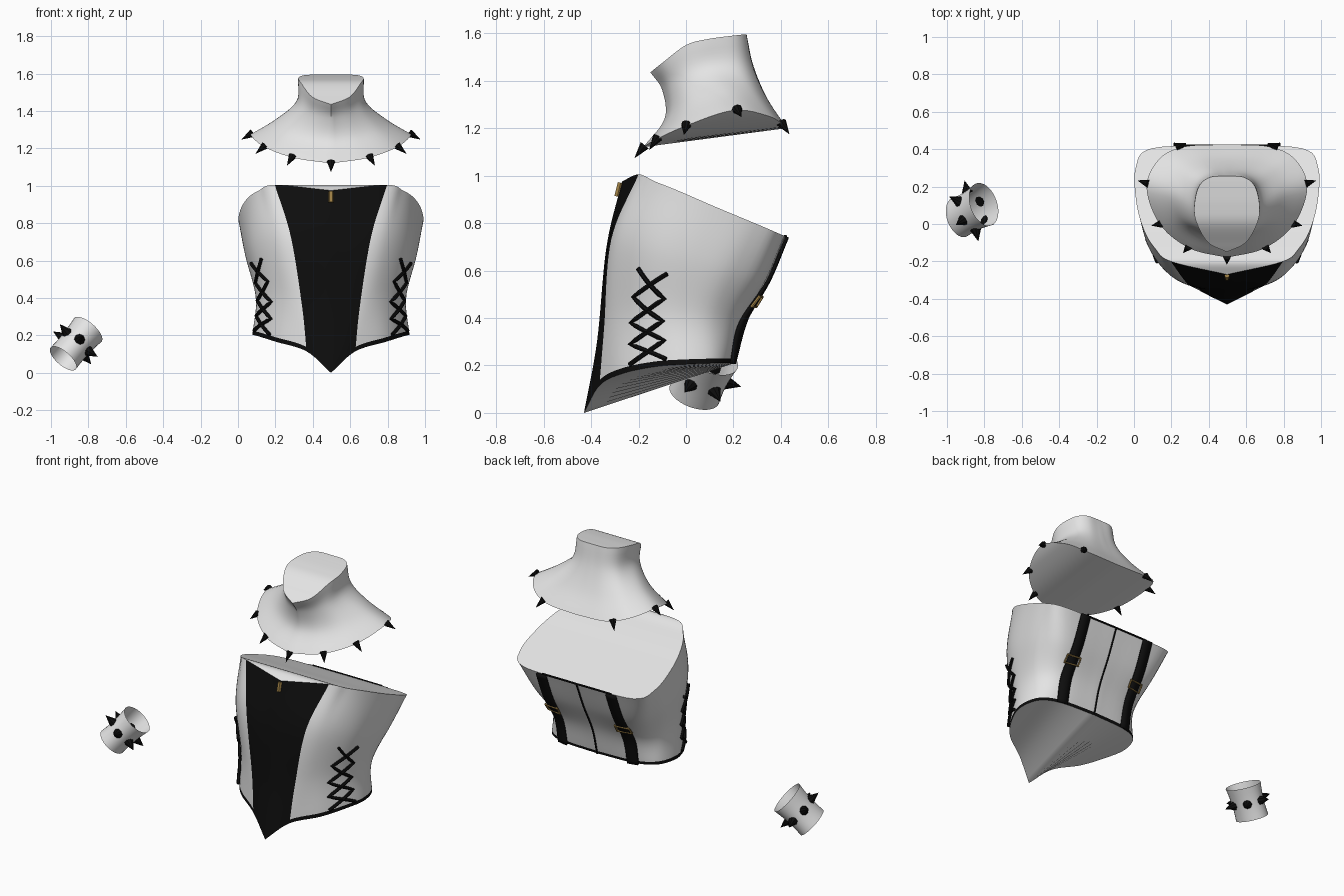
import bpy, bmesh, math
from mathutils import Vector

if "Cube" in bpy.data.objects:
    bpy.data.objects.remove(bpy.data.objects["Cube"])

CX = 0.497  # centre of corset and collar


def mat(name, c):
    m = bpy.data.materials.new(name)
    m.diffuse_color = (*c, 1)
    m.use_nodes = True
    m.node_tree.nodes["Principled BSDF"].inputs["Base Color"].default_value = m.diffuse_color
    return m


WHITE = mat("pale_leather", (0.78, 0.78, 0.78))
BLACK = mat("black_trim", (0.004, 0.004, 0.004))
GOLD = mat("brass", (0.35, 0.22, 0.06))


def cr(p, u):
    """Catmull-Rom point on a list of vectors."""
    i = max(0, min(int(u), len(p) - 2))
    f = u - i
    a, b = p[i], p[i + 1]
    z = p[i - 1] if i > 0 else 2 * a - b
    d = p[i + 2] if i + 2 < len(p) else 2 * b - a
    return 0.5 * (2 * a + (b - z) * f + (2 * z - 5 * a + 4 * b - d) * f * f
                  + (3 * a - z - 3 * b + d) * f ** 3)


def surf(rings, s, t, off=0.0, side=1):
    """Point on a lofted half shell; s runs front to back, t bottom to top."""
    S = lambda a, b: cr([cr(r, a) for r in rings], b)
    p = S(s, t)
    if off:
        n = (S(s + .02, t) - S(s - .02, t)).cross(S(s, t + .02) - S(s, t - .02))
        p = p + n.normalized() * off
    return Vector((side * p.x + CX, p.y, p.z))


def make(name, verts, faces, mats, idx=None):
    me = bpy.data.meshes.new(name)
    me.from_pydata([tuple(v) for v in verts], [], faces)
    for m in mats:
        me.materials.append(m)
    if idx:
        me.polygons.foreach_set("material_index", idx)
    bm = bmesh.new()
    bm.from_mesh(me)
    bmesh.ops.recalc_face_normals(bm, faces=bm.faces)
    bm.to_mesh(me)
    bm.free()
    ob = bpy.data.objects.new(name, me)
    bpy.context.collection.objects.link(ob)
    smooth(ob)
    return ob


def smooth(ob):
    bpy.ops.object.select_all(action='DESELECT')
    ob.select_set(True)
    bpy.context.view_layer.objects.active = ob
    bpy.ops.object.shade_smooth_by_angle(angle=math.radians(40))


def shell(name, rings, rows, mats, rule, sub=6):
    """Closed mirrored loft with ruled caps."""
    N = (len(rings[0]) - 1) * sub
    W, T = 2 * N, len(rings) - 1
    verts, faces, idx = [], [], []
    for r in range(rows + 1):
        for j in range(W):
            k = j if j <= N else W - j
            verts.append(surf(rings, k / sub, T * r / rows, 0, 1 if j <= N else -1))
    for r in range(rows):
        for j in range(W):
            j2 = (j + 1) % W
            k = j + .5 if j < N else W - j - .5
            faces.append((r * W + j, r * W + j2, (r + 1) * W + j2, (r + 1) * W + j))
            idx.append(rule(k / sub, T * (r + .5) / rows))

    def cap(ids):
        ids = list(dict.fromkeys(ids))
        if len(ids) > 2:
            faces.append(ids)
            idx.append(0)
    for j in range(N // 2):      # bottom, ruled front to back
        q = (j, j + 1, N - j - 1, N - j)
        cap(q)
        cap([(W - i) % W for i in q])
    b = rows * W
    for j in range(N):           # top, ruled side to side
        cap([b + j, b + j + 1, b + W - j - 1, b + (W - j) % W])
    return make(name, verts, faces, mats, idx)


def tube(name, pts, r, m, cyclic=False):
    cu = bpy.data.curves.new(name, 'CURVE')
    cu.dimensions = '3D'
    cu.bevel_depth = r
    cu.bevel_resolution = 1
    cu.use_fill_caps = True
    sp = cu.splines.new('POLY')
    sp.points.add(len(pts) - 1)
    for q, p in zip(sp.points, pts):
        q.co = (*p, 1)
    sp.use_cyclic_u = cyclic
    cu.materials.append(m)
    ob = bpy.data.objects.new(name, cu)
    bpy.context.collection.objects.link(ob)
    bpy.ops.object.select_all(action='DESELECT')
    ob.select_set(True)
    bpy.context.view_layer.objects.active = ob
    bpy.ops.object.convert(target='MESH')
    smooth(bpy.context.object)


def spike(name, p, d, r, length):
    d = d.normalized()
    u = d.orthogonal().normalized()
    v = d.cross(u)
    n = 8
    ring = [p + (u * math.cos(a) + v * math.sin(a)) * r
            for a in (2 * math.pi * i / n for i in range(n))]
    faces = [(i, (i + 1) % n, n) for i in range(n)] + [tuple(range(n))]
    make(name, ring + [p + d * length], faces, [BLACK])


V = lambda *rows: [Vector(p) for p in rows]

# Corset: half outlines from front centre to back centre, bottom ring to top ring
corset = [
    V((0, -.43, .0), (.13, -.365, .115), (.29, -.27, .165), (.385, -.13, .195),
      (.42, 0, .205), (.38, .13, .21), (.25, .19, .21), (0, .205, .21)),
    V((0, -.375, .3), (.155, -.345, .36), (.27, -.275, .4), (.36, -.16, .41),
      (.40, -.03, .41), (.385, .12, .4), (.27, .23, .39), (0, .255, .39)),
    V((0, -.335, .7), (.215, -.315, .73), (.33, -.25, .73), (.42, -.12, .69),
      (.455, .05, .65), (.445, .21, .61), (.34, .33, .57), (0, .345, .57)),
    V((0, -.27, .975), (.30, -.20, 1.005), (.385, -.13, .975), (.445, -.03, .935),
      (.485, .12, .87), (.488, .3, .795), (.40, .405, .75), (0, .42, .745))]
shell("corset", corset, 30, [WHITE, BLACK], lambda s, t: int(s < 1 or t < .1))


def s_at(x, t):
    """Find the back position on the corset with a given half width."""
    lo, hi = 5.0, 7.0
    for _ in range(25):
        m = (lo + hi) / 2
        lo, hi = (m, hi) if surf(corset, m, t).x - CX > x else (lo, m)
    return lo


# Side lacing, back straps and buckles
ROWS = 5
for side, tag in ((1, "right"), (-1, "left")):
    for k in (0, 1):
        pts = []
        for i in range((ROWS - 1) * 6 + 1):
            g = i / 6
            w = abs((g + k) % 2 - 1)                  # triangle wave
            lo = 2.3 + .07 * g
            hi = 3.4 + .12 * math.sin(g / 4 * math.pi)
            pts.append(surf(corset, lo + (hi - lo) * w, .12 + 1.55 * g / 4, .008, side))
        tube(f"lace_{tag}_{k}", pts, .010, BLACK)

    n = 24
    verts = []
    for i in range(n + 1):
        t = 3 * i / n
        for x in (.285, .25, .218):
            verts.append(surf(corset, s_at(x, t), t, .010, side))
    faces = [(3 * i + c, 3 * i + c + 1, 3 * i + c + 4, 3 * i + c + 3)
             for i in range(n) for c in (0, 1)]
    strap = make("back_strap_" + tag, verts, faces, [BLACK])
    mod = strap.modifiers.new("thickness", 'SOLIDIFY')
    mod.thickness = .014
    mod.offset = 0
    corners = [surf(corset, s_at(x, t), t, .018, side)
               for x, t in ((.297, 1.38), (.297, 1.62), (.206, 1.62), (.206, 1.38))]
    tube("buckle_" + tag, corners, .007, GOLD, True)

# Back seam, back top edging, front zip pull
tube("back_seam", [surf(corset, 7, 3 * i / 20, .001) for i in range(21)], .006, BLACK)
half = [surf(corset, s_at(.25 * (1 - i / 8), 3), 3, 0) for i in range(9)]
tube("back_top_edging", half + [Vector((2 * CX - p.x, p.y, p.z)) for p in half[-2::-1]],
     .006, BLACK)
tube("zip_pull", [surf(corset, 0, t, 0) + Vector((0, -.004, 0)) for t in (2.98, 2.88, 2.76)],
     .014, GOLD)

# Collar: flared rim up to the neck opening
collar = [
    V((0, -.18, 1.12), (.2, -.13, 1.15), (.36, 0, 1.21), (.43, .2, 1.275),
      (.36, .35, 1.25), (.22, .415, 1.21), (0, .425, 1.2)),
    V((0, -.09, 1.24), (.14, -.06, 1.26), (.25, .02, 1.31), (.295, .16, 1.355),
      (.25, .28, 1.35), (.15, .335, 1.33), (0, .345, 1.32)),
    V((0, -.10, 1.36), (.10, -.065, 1.38), (.165, 0, 1.42), (.185, .1, 1.45),
      (.165, .22, 1.46), (.10, .275, 1.46), (0, .285, 1.46)),
    V((0, -.15, 1.435), (.10, -.10, 1.475), (.16, 0, 1.55), (.175, .09, 1.575),
      (.15, .2, 1.59), (.09, .25, 1.595), (0, .255, 1.595))]
shell("collar", collar, 18, [WHITE], lambda s, t: 0)
for s in (0, 1.05, 2, 3.1, 4.8):
    for side in ((1, -1) if s else (1,)):
        p = surf(collar, s, 0, 0, side)
        d = p - surf(collar, s, .15, 0, side)
        spike(f"collar_spike_{s}_{side}", p - d.normalized() * .01, d, .022, .07)

# Wrist cuff: open tilted tube with six spikes
low, high = Vector((-.935, .035, .077)), Vector((-.803, .105, .23))
axis = (high - low).normalized()
fwd = Vector((0, -1, 0))
fwd = (fwd - axis * fwd.dot(axis)).normalized()
up = axis.cross(fwd)
if up.z < 0:
    up = -up


def cuff_point(a, h, k=1.0):
    r = (.089 + .008 * h - .006 * math.sin(h * math.pi)) * k
    return low.lerp(high, h) + (fwd * math.cos(a) * 1.25 + up * math.sin(a)) * r


n, rows = 32, 6
verts = [cuff_point(2 * math.pi * j / n, i / rows) for i in range(rows + 1) for j in range(n)]
faces = [(i * n + j, i * n + (j + 1) % n, (i + 1) * n + (j + 1) % n, (i + 1) * n + j)
         for i in range(rows) for j in range(n)]
make("wrist_cuff", verts, faces, [WHITE])
for i in range(6):
    a = math.pi * i / 3
    p = cuff_point(a, .5, .96)
    spike(f"cuff_spike_{i}", p, fwd * math.cos(a) + up * math.sin(a) * 1.25, .03, .068)
